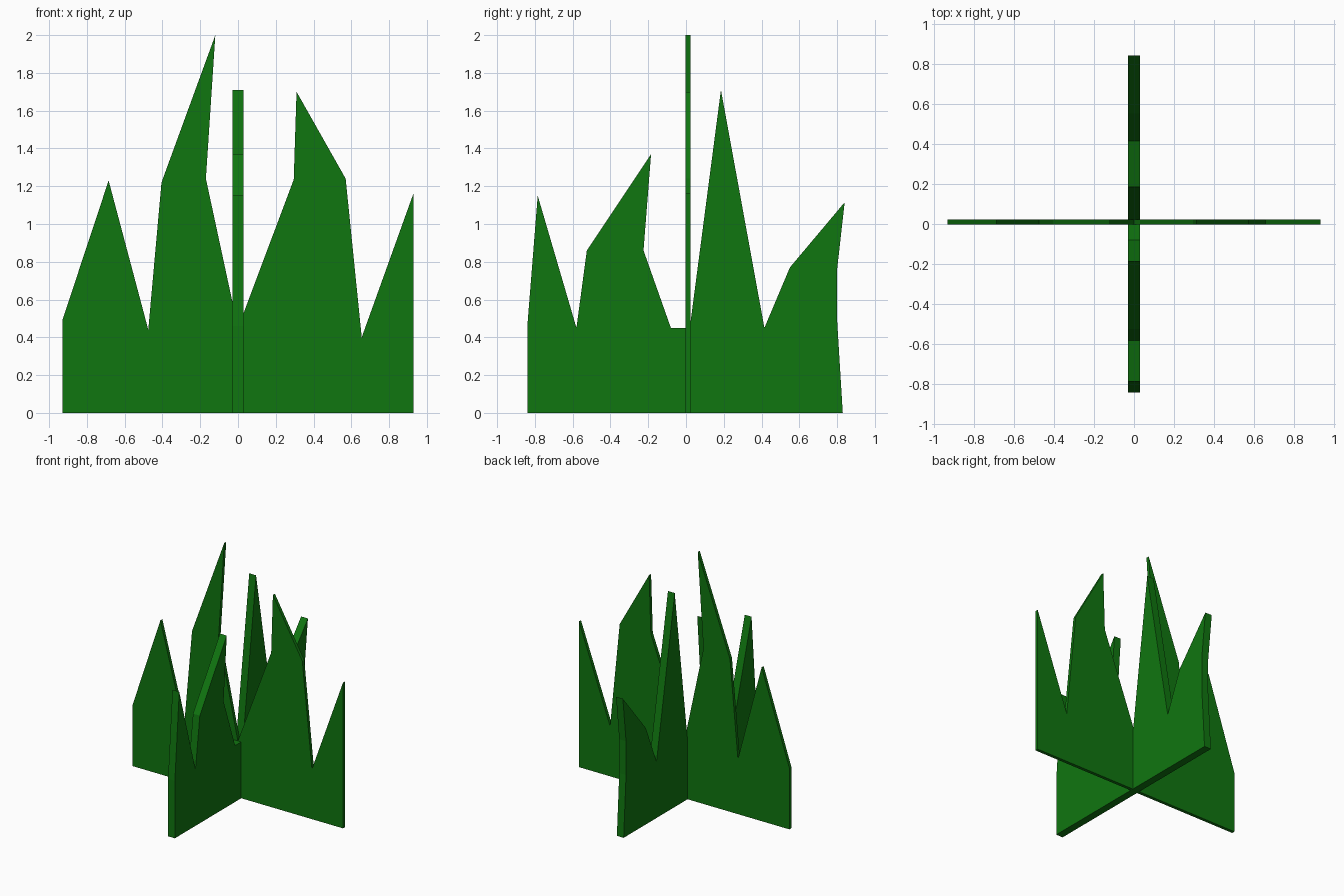
import bpy
import bmesh
from mathutils import Vector

cube = bpy.data.objects.get("Cube")
if cube:
    bpy.data.objects.remove(cube, do_unlink=True)

# Leaf colour
green = bpy.data.materials.new("grass_green")
green.use_nodes = True
colour = (0.005, 0.18, 0.005, 1)
green.diffuse_color = colour
green.node_tree.nodes["Principled BSDF"].inputs["Base Color"].default_value = colour


def make_panel(name, outline, to_point, near, far):
    """Extrude a jagged outline into a thin upright panel."""
    bm = bmesh.new()
    face = bm.faces.new([bm.verts.new(to_point(u, near, z)) for u, z in outline])
    result = bmesh.ops.extrude_face_region(bm, geom=[face], use_keep_orig=True)
    verts = [g for g in result["geom"] if isinstance(g, bmesh.types.BMVert)]
    shift = Vector(to_point(0, far, 0)) - Vector(to_point(0, near, 0))
    bmesh.ops.translate(bm, verts=verts, vec=shift)
    bmesh.ops.recalc_face_normals(bm, faces=bm.faces)
    mesh = bpy.data.meshes.new(name)
    bm.to_mesh(mesh)
    bm.free()
    mesh.materials.append(green)
    obj = bpy.data.objects.new(name, mesh)
    bpy.context.collection.objects.link(obj)
    return obj


# Wide panel running left to right
wide_outline = [
    (-0.93, 0), (-0.93, 0.49), (-0.685, 1.23), (-0.475, 0.44), (-0.405, 1.22),
    (-0.12, 2.0), (-0.17, 1.24), (0, 0.45), (0.295, 1.235), (0.31, 1.70),
    (0.57, 1.24), (0.655, 0.40), (0.93, 1.165), (0.93, 0),
]
make_panel("wide_grass_panel", wide_outline, lambda u, d, z: (u, d, z), -0.002, 0.023)

# Deep panel running front to back
deep_outline = [
    (-0.84, 0), (-0.84, 0.46), (-0.785, 1.15), (-0.58, 0.45), (-0.525, 0.86),
    (-0.185, 1.37), (-0.225, 0.86), (-0.08, 0.45), (0.02, 0.45), (0.185, 1.71),
    (0.415, 0.45), (0.55, 0.77), (0.84, 1.115), (0.80, 0.76), (0.80, 0.49),
    (0.83, 0),
]
make_panel("deep_grass_panel", deep_outline, lambda u, d, z: (d, u, z), -0.03, 0.03)
